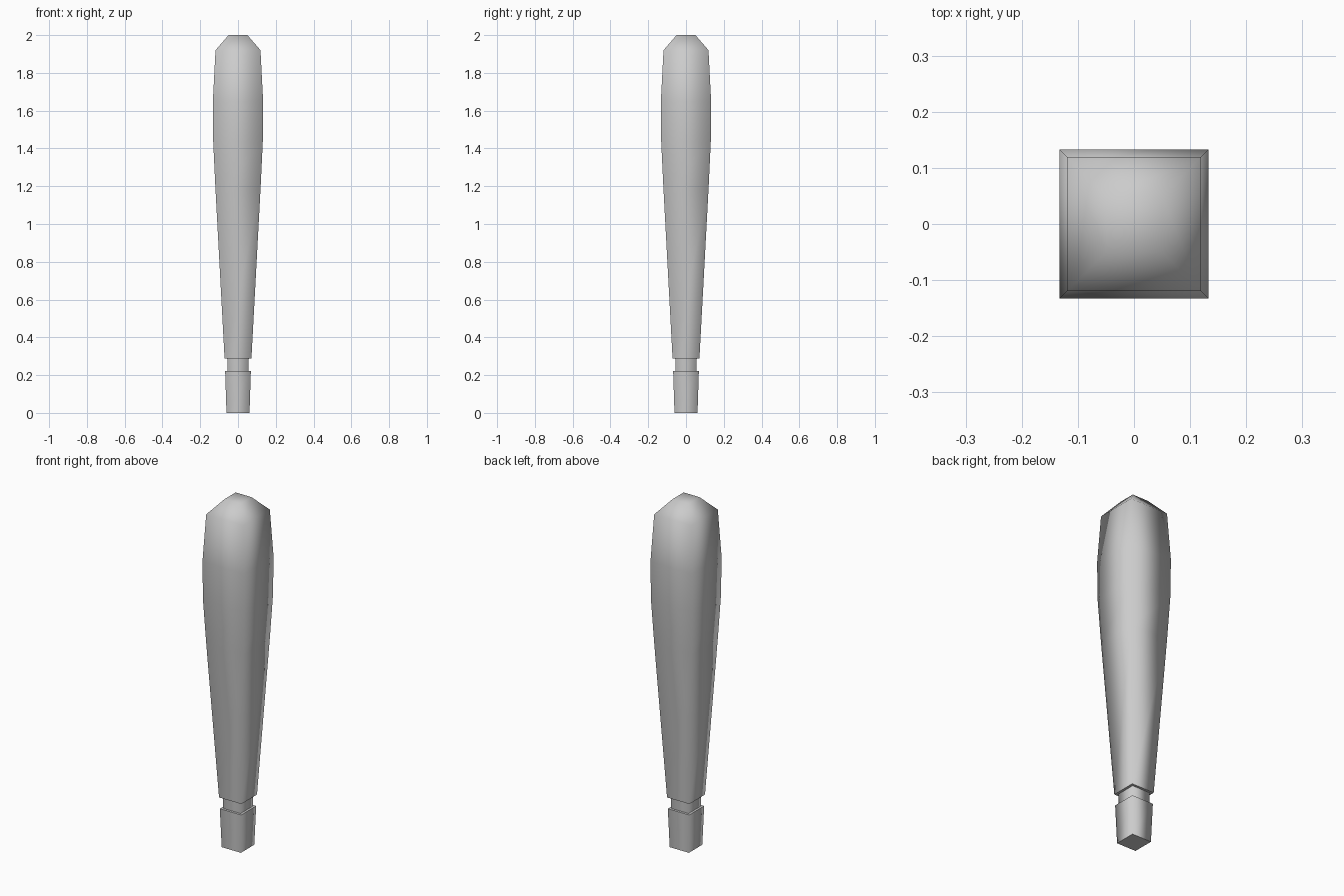
import bpy, bmesh

if "Cube" in bpy.data.objects:
    bpy.data.objects.remove(bpy.data.objects["Cube"])

# Profile from bottom to top: (half width, height, sharp crease)
PROFILE = [
    (0.061, 0.0, True),                                                  # handle end
    (0.068, 0.222, True), (0.055, 0.222, True),                          # groove, lower lip
    (0.057, 0.287, True), (0.071, 0.287, True),                          # groove, upper lip
    (0.119, 1.18, False), (0.131, 1.43, False), (0.133, 1.65, False),    # swelling body
    (0.119, 1.92, False), (0.050, 2.0, False),                           # tapered tip
]

# Square rings lofted into one closed club
bm = bmesh.new()
rings = []
for r, z, sharp in PROFILE:
    ring = [bm.verts.new((sx * r, sy * r, z))
            for sx, sy in ((-1, -1), (1, -1), (1, 1), (-1, 1))]
    rings.append(ring)
for a, b in zip(rings, rings[1:]):
    for i in range(4):
        j = (i + 1) % 4
        bm.faces.new((a[i], a[j], b[j], b[i]))
bm.faces.new(rings[0][::-1])
bm.faces.new(rings[-1])
bmesh.ops.recalc_face_normals(bm, faces=bm.faces[:])

# Rounded shading along the length, crisp at the groove and the handle end
for f in bm.faces:
    f.smooth = True
for (r, z, sharp), ring in zip(PROFILE, rings):
    if sharp:
        for i in range(4):
            bm.edges.get((ring[i], ring[(i + 1) % 4])).smooth = False

mesh = bpy.data.meshes.new("club")
bm.to_mesh(mesh)
bm.free()
club = bpy.data.objects.new("club", mesh)
bpy.context.collection.objects.link(club)
